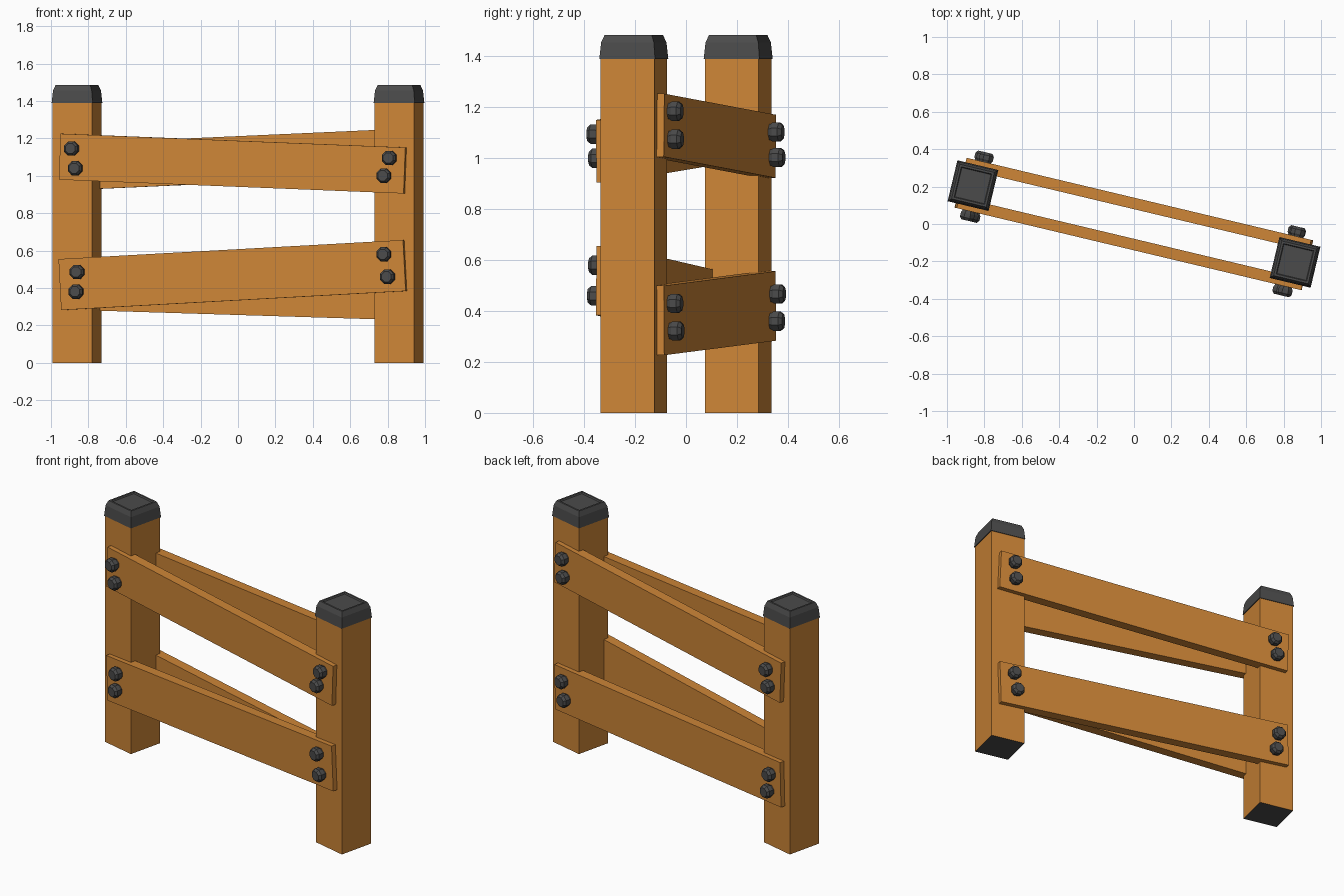
import bpy, bmesh, math
from mathutils import Matrix

if "Cube" in bpy.data.objects:
    bpy.data.objects.remove(bpy.data.objects["Cube"])

YAW = Matrix.Rotation(math.radians(-13.4), 4, 'Z')   # whole fence runs diagonally


def material(name, rgb):
    m = bpy.data.materials.new(name)
    m.diffuse_color = (*rgb, 1)
    m.use_nodes = True
    m.node_tree.nodes["Principled BSDF"].inputs["Base Color"].default_value = m.diffuse_color
    return m


WOOD = material("wood", (0.61, 0.235, 0.038))
METAL = material("dark_metal", (0.07, 0.07, 0.07))


def finish(name, bm, matrix, *mats):
    bmesh.ops.recalc_face_normals(bm, faces=bm.faces)
    me = bpy.data.meshes.new(name)
    bm.to_mesh(me)
    bm.free()
    for m in mats:
        me.materials.append(m)
    ob = bpy.data.objects.new(name, me)
    ob.matrix_world = YAW @ matrix
    bpy.context.collection.objects.link(ob)
    return ob


def box(name, loc, size, tilt=0.0):
    bm = bmesh.new()
    bmesh.ops.create_cube(bm, size=1, matrix=Matrix.Diagonal((*size, 1)))
    m = Matrix.Translation(loc) @ Matrix.Rotation(-tilt, 4, 'Y')
    return finish(name, bm, m, WOOD, METAL)


def stack(name, sides, profile, matrix):
    """Closed solid from stacked regular polygons; profile = (radius, height)."""
    bm = bmesh.new()
    rings = []
    for r, h in profile:
        rings.append([bm.verts.new((r * math.cos(a), r * math.sin(a), h))
                      for a in ((i + 0.5) * math.tau / sides for i in range(sides))])
    for a, b in zip(rings, rings[1:]):
        for i in range(sides):
            j = (i + 1) % sides
            bm.faces.new((a[i], a[j], b[j], b[i]))
    bm.faces.new(rings[0][::-1])
    bm.faces.new(rings[-1])
    return finish(name, bm, matrix, METAL)


# Posts (dark underside) and their bevelled, recessed caps
CAP = [(w / math.sqrt(2), z) for w, z in
       ((0.225, 1.39), (0.213, 1.455), (0.19, 1.485), (0.168, 1.485), (0.16, 1.477))]
for side, u in (("left", -0.885), ("right", 0.885)):
    post = box(side + "_post", (u, 0, 0.6975), (0.217, 0.217, 1.395))
    for p in post.data.polygons:
        if p.normal.z < -0.9:
            p.material_index = 1
    stack(side + "_post_cap", 4, CAP, Matrix.Translation((u, 0, 0)))

# Rails: name, face (-1 front, 1 back), left z, right z, height, bolts (u, z)
RAILS = [
    ("front_upper", -1, 1.102, 1.028, 0.246,
     [(-0.877, 1.145), (-0.856, 1.04), (0.870, 1.095), (0.840, 1.0)]),
    ("front_lower", -1, 0.418, 0.520, 0.273,
     [(-0.846, 0.485), (-0.852, 0.38), (0.840, 0.58), (0.860, 0.46)]),
    ("back_upper", 1, 1.047, 1.130, 0.248,
     [(-0.850, 1.103), (-0.865, 1.003), (0.862, 1.185), (0.856, 1.075)]),
    ("back_lower", 1, 0.420, 0.363, 0.273,
     [(-0.875, 0.467), (-0.860, 0.36), (0.866, 0.43), (0.846, 0.322)]),
]
BOLT = [(0.034, -0.01), (0.034, 0.004), (0.041, 0.014), (0.041, 0.038), (0.029, 0.052)]
for name, face, zl, zr, height, bolts in RAILS:
    box(name + "_rail", (0, face * 0.107, (zl + zr) / 2), (1.896, 0.06, height),
        math.atan2(zr - zl, 1.896))
    # Faceted bolt heads pointing outward
    for i, (u, z) in enumerate(bolts):
        stack(f"{name}_bolt_{i + 1}", 8, BOLT,
              Matrix.Translation((u, face * 0.137, z))
              @ Matrix.Rotation(-face * math.pi / 2, 4, 'X'))
